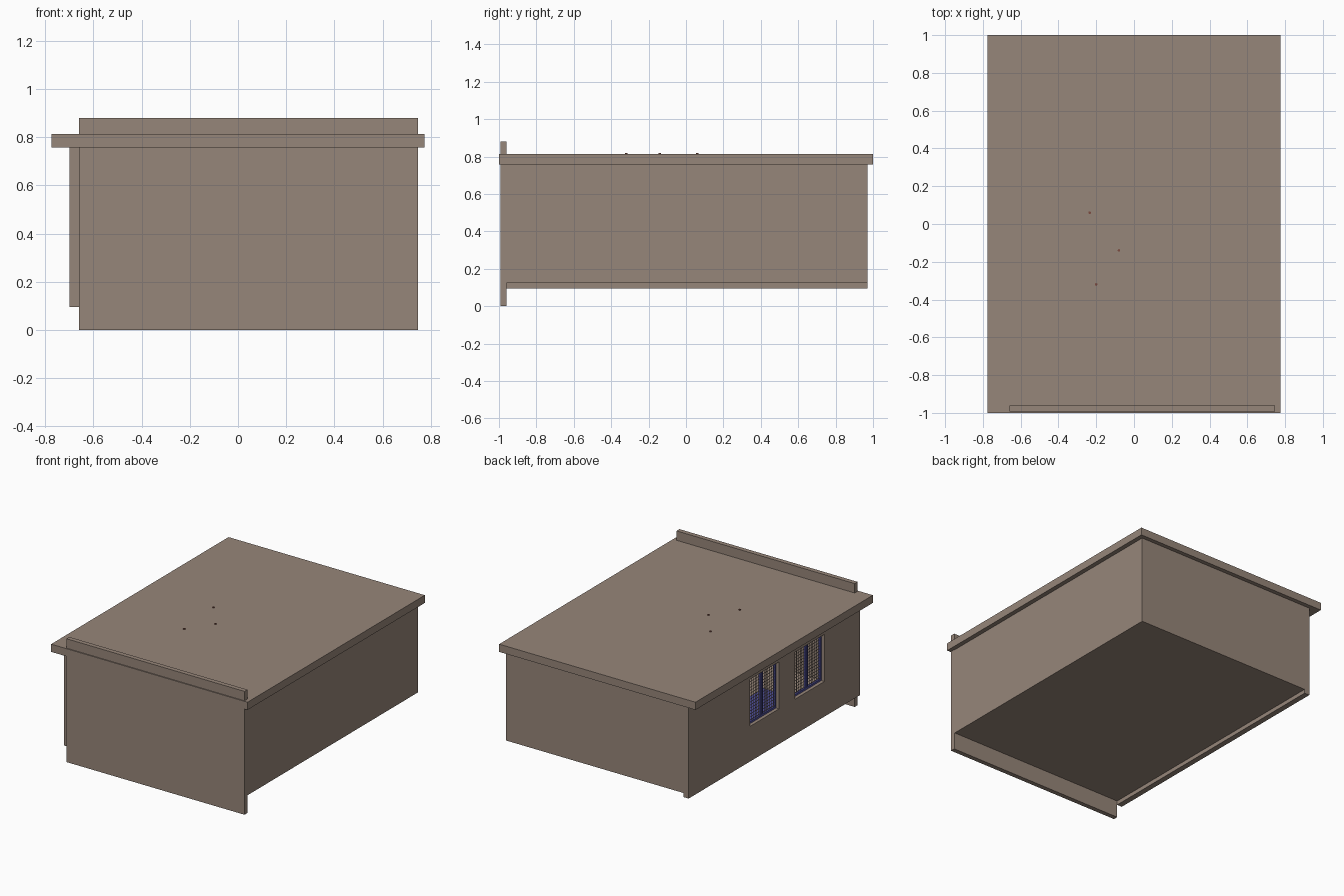
import bpy, bmesh
from mathutils import Vector

if "Cube" in bpy.data.objects:
    bpy.data.objects.remove(bpy.data.objects["Cube"])


def material(name, rgb):
    m = bpy.data.materials.new(name)
    m.diffuse_color = (*rgb, 1)
    m.use_nodes = True
    m.node_tree.nodes["Principled BSDF"].inputs["Base Color"].default_value = m.diffuse_color
    return m


BROWN = material("brown_plaster", (0.307, 0.237, 0.192))
BLUE = material("blue_paint", (0.08, 0.08, 0.32))
DARK = material("dark_metal", (0.20, 0.07, 0.05))


def new_object(name, bm, mat):
    me = bpy.data.meshes.new(name)
    bm.to_mesh(me)
    bm.free()
    ob = bpy.data.objects.new(name, me)
    bpy.context.collection.objects.link(ob)
    me.materials.append(mat)
    return ob


def add_box(bm, lo, hi):
    lo, hi = Vector(lo), Vector(hi)
    verts = bmesh.ops.create_cube(bm, size=1)["verts"]
    for v in verts:
        v.co = (lo + hi) / 2 + v.co * (hi - lo)


def box(name, lo, hi, mat=BROWN):
    bm = bmesh.new()
    add_box(bm, lo, hi)
    return new_object(name, bm, mat)


# Roof slab and the front wall that rises through it
box("roof", (-0.775, -1, 0.758), (0.775, 1, 0.813))
box("front_wall", (-0.66, -0.993, 0), (0.747, -0.96, 0.88))

# Room shell: floor, back, right and front sheets, open to the window wall and roof
bm = bmesh.new()
add_box(bm, (-0.66, -0.96, 0.123), (0.743, 0.97, 0.758))
bm.normal_update()
gone = [f for f in bm.faces if f.normal.x < -0.9 or f.normal.z > 0.9]
bmesh.ops.delete(bm, geom=gone, context="FACES_ONLY")
new_object("room_shell", bm, BROWN)

# Window wall with two openings
wall = box("window_wall", (-0.70, -0.96, 0.094), (-0.66, 0.97, 0.758))
WINDOWS = [(-0.05, 0.276), (-0.56, -0.23)]
Z0, Z1 = 0.345, 0.68
bm = bmesh.new()
for y0, y1 in WINDOWS:
    add_box(bm, (-0.75, y0, Z0), (-0.6, y1, Z1))
cutter = new_object("window_cutter", bm, BROWN)
cutter.hide_render = True
cutter.hide_set(True)
cut = wall.modifiers.new("openings", "BOOLEAN")
cut.operation = "DIFFERENCE"
cut.solver = "EXACT"
cut.object = cutter

# Window frames (four border bars, double centre post) with a fine screen of slats
T = 0.014
for i, (y0, y1) in enumerate(WINDOWS):
    mid = (y0 + y1) / 2
    bars = [(y0, y0 + T, Z0, Z1), (y1 - T, y1, Z0, Z1),
            (y0, y1, Z0, Z0 + T), (y0, y1, Z1 - T, Z1),
            (mid - 0.018, mid - 0.002, Z0, Z1), (mid + 0.002, mid + 0.018, Z0, Z1)]
    bm = bmesh.new()
    for a, b, c, d in bars:
        add_box(bm, (-0.676, a, c), (-0.662, b, d))
    new_object(f"window_frame_{i + 1}", bm, BLUE)
    bm = bmesh.new()
    for k in range(1, 16):
        z = Z0 + (Z1 - Z0) * k / 16
        add_box(bm, (-0.669, y0, z - 0.0015), (-0.667, y1, z + 0.0015))
        y = y0 + (y1 - y0) * k / 16
        add_box(bm, (-0.669, y - 0.0015, Z0), (-0.667, y + 0.0015, Z1))
    new_object(f"window_screen_{i + 1}", bm, BROWN)

# Blue mat on the floor, seen through the window
box("floor_mat", (-0.50, -0.62, 0.125), (-0.18, -0.12, 0.135), BLUE)

# Three hanging lamps whose cords poke through the roof
for i, (x, y) in enumerate([(-0.235, 0.06), (-0.08, -0.14), (-0.2, -0.32)]):
    bm = bmesh.new()
    for r1, r2, lo, hi in [(0.007, 0.007, 0.60, 0.819), (0.05, 0.012, 0.54, 0.60)]:
        vs = bmesh.ops.create_cone(bm, cap_ends=True, segments=12, radius1=r1,
                                   radius2=r2, depth=hi - lo)["verts"]
        bmesh.ops.translate(bm, verts=vs, vec=(x, y, (lo + hi) / 2))
    new_object(f"hanging_lamp_{i + 1}", bm, DARK)
